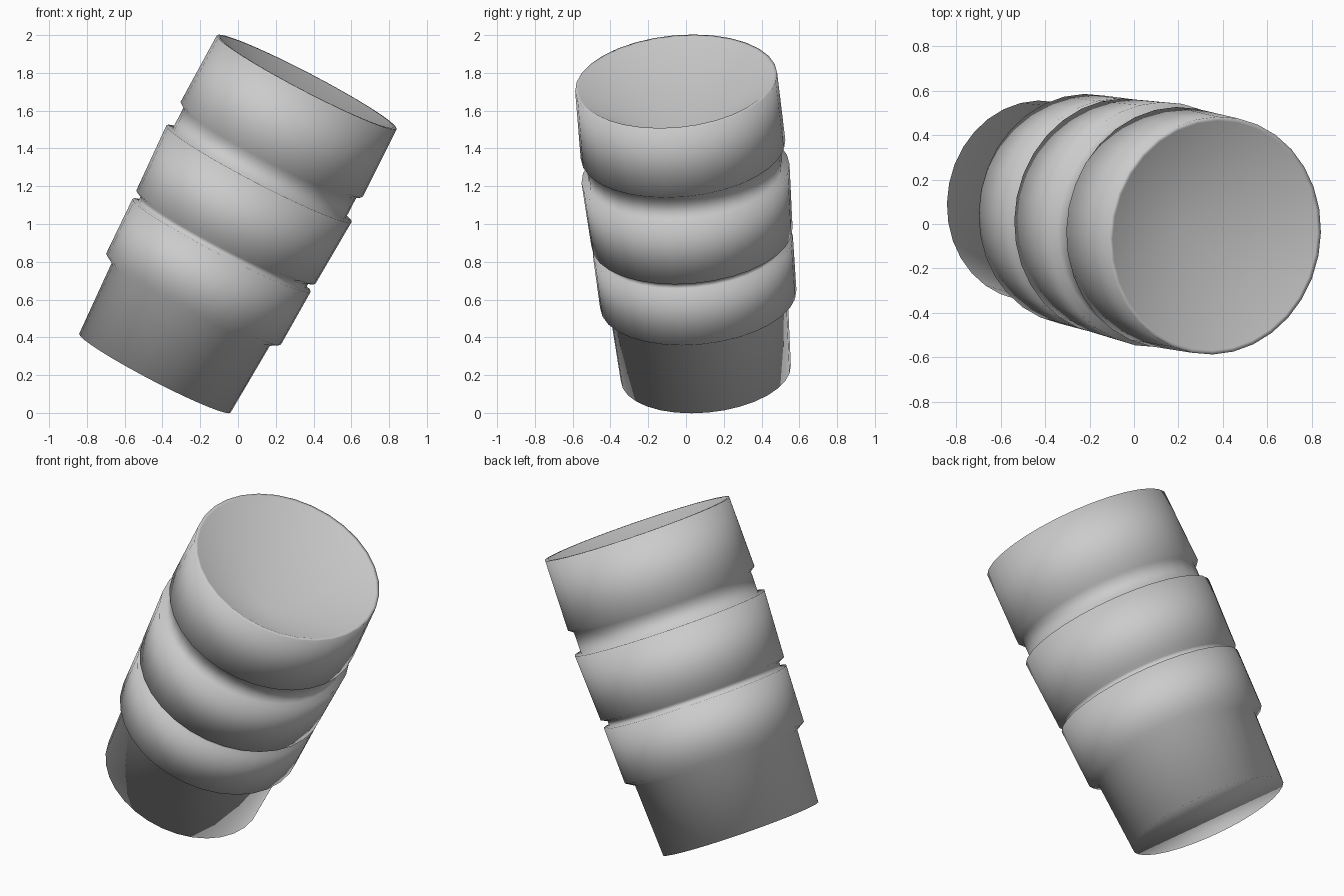
import bpy, bmesh, math
from mathutils import Vector

if "Cube" in bpy.data.objects:
    bpy.data.objects.remove(bpy.data.objects["Cube"])

SIDES = 32
BASE = Vector((-0.44, 0.105, 0.21))
TOP = Vector((0.364, -0.052, 1.751))
AXIS = TOP - BASE
H = AXIS.length


def lathe(name, profile, tip):
    """Spin (radius, height) points around the tilted cup axis."""
    bm = bmesh.new()
    rings = []
    for r, z in profile:
        rings.append([bm.verts.new((r * math.cos(2 * math.pi * i / SIDES),
                                    r * math.sin(2 * math.pi * i / SIDES), z))
                      for i in range(SIDES)])
    for a, b in zip(rings, rings[1:]):
        for i in range(SIDES):
            j = (i + 1) % SIDES
            bm.faces.new((a[i], a[j], b[j], b[i]))
    # close the underside, and sink the top to a point
    bm.faces.new(rings[0][::-1])
    apex = bm.verts.new((0, 0, tip))
    for i in range(SIDES):
        bm.faces.new((rings[-1][i], rings[-1][(i + 1) % SIDES], apex))
    bmesh.ops.recalc_face_normals(bm, faces=bm.faces)
    for f in bm.faces:
        f.smooth = True
    mesh = bpy.data.meshes.new(name)
    bm.to_mesh(mesh)
    bm.free()
    ob = bpy.data.objects.new(name, mesh)
    bpy.context.collection.objects.link(ob)
    ob.rotation_mode = 'QUATERNION'
    ob.rotation_quaternion = AXIS.to_track_quat('Z', 'Y')
    ob.location = BASE
    return ob


# tapered outside wall with three raised bands and a hollow top
lathe("banded_cup", [
    (0.452, 0.0),
    (0.473, 0.415), (0.522, 0.445),      # lower band
    (0.532, 0.767), (0.500, 0.772),
    (0.500, 0.800), (0.535, 0.817),      # middle band
    (0.553, 1.197), (0.516, 1.197),
    (0.516, 1.322), (0.544, 1.342),      # upper band
    (0.537, H), (0.518, H),              # rim
], H - 0.35)
